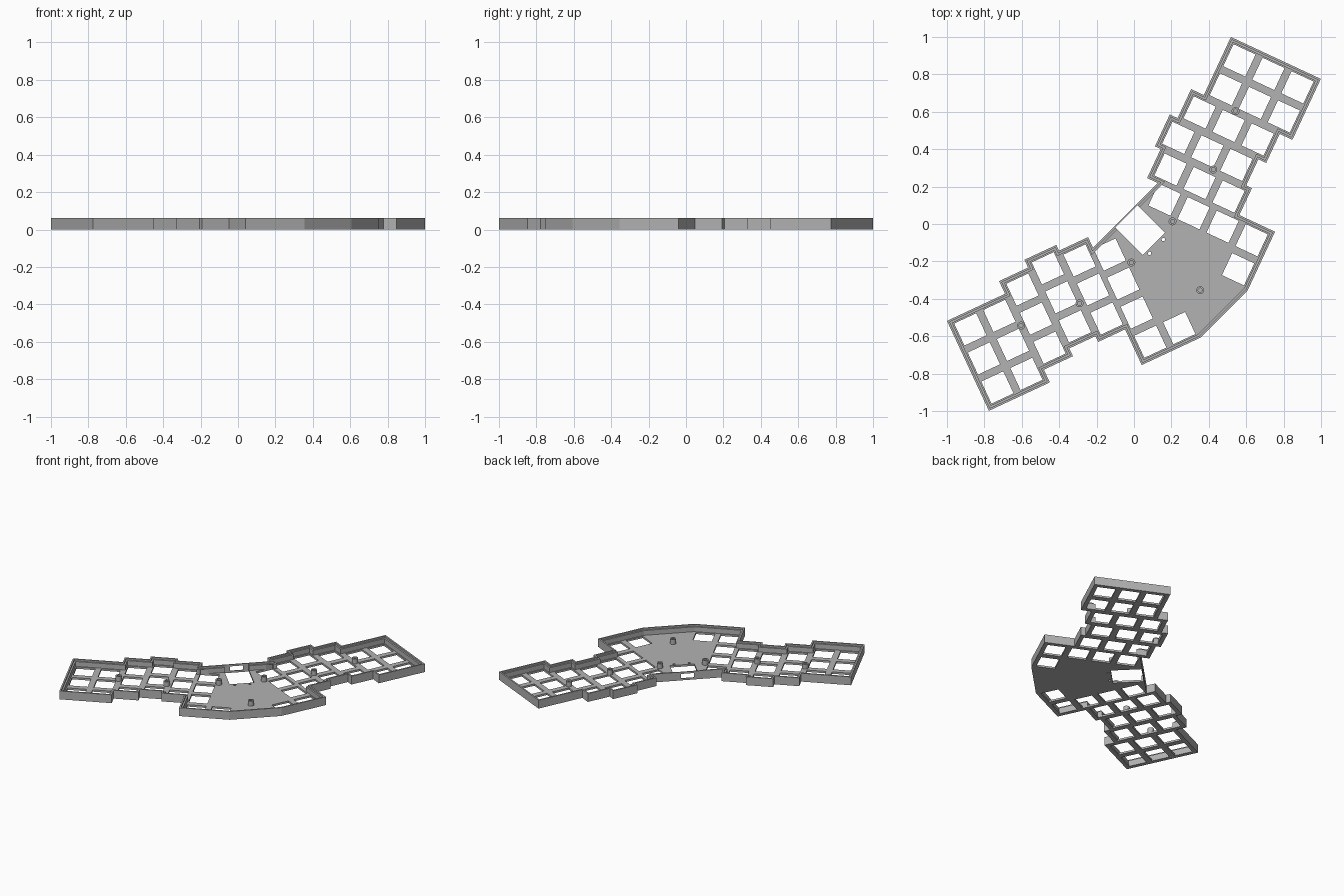
import bpy, bmesh, math
from mathutils import Vector, Matrix

if "Cube" in bpy.data.objects:
    bpy.data.objects.remove(bpy.data.objects["Cube"])

PITCH, MARGIN, HOLE = 0.1712, 0.0085, 0.13
FLOOR, LEDGE, TOP = 0.014, 0.05, 0.062
ANGLE = math.radians(25)
U = Vector((math.cos(ANGLE), math.sin(ANGLE)))
W = Vector((math.sin(ANGLE), -math.cos(ANGLE)))
ORIGIN = Vector((-1, -0.518))

grey = bpy.data.materials.new("light_grey_plastic")
grey.use_nodes = True
grey.diffuse_color = (0.45, 0.45, 0.45, 1)
grey.node_tree.nodes["Principled BSDF"].inputs["Base Color"].default_value = (0.45, 0.45, 0.45, 1)


def local(u, w):
    """Wing coordinates (along, down) to the ground plane."""
    return ORIGIN + U * u + W * w


def mirror(p):
    """Reflect across the diagonal symmetry line."""
    return Vector((-p.y, -p.x))


def make_object(name, bm, hidden=False):
    bmesh.ops.recalc_face_normals(bm, faces=bm.faces)
    mesh = bpy.data.meshes.new(name)
    bm.to_mesh(mesh)
    bm.free()
    mesh.materials.append(grey)
    ob = bpy.data.objects.new(name, mesh)
    bpy.context.collection.objects.link(ob)
    if hidden:
        ob.hide_render = True
        ob.hide_set(True)
    return ob


def offset(poly, d):
    """Move a counter-clockwise polygon inward by d with mitred corners."""
    out = []
    for i, p in enumerate(poly):
        a = (p - poly[i - 1]).normalized()
        b = (poly[(i + 1) % len(poly)] - p).normalized()
        na, nb = Vector((-a.y, a.x)), Vector((-b.y, b.x))
        out.append(p + (na + nb) * (d / (1 + na.dot(nb))))
    return out


def add_box(bm, centre, size, angle, z0, z1):
    m = (Matrix.Translation((centre.x, centre.y, (z0 + z1) / 2))
         @ Matrix.Rotation(angle, 4, 'Z')
         @ Matrix.Diagonal((size[0], size[1], z1 - z0, 1)))
    bmesh.ops.create_cube(bm, size=1, matrix=m)


def cut(target, cutter):
    mod = target.modifiers.new(cutter.name, 'BOOLEAN')
    mod.operation = 'DIFFERENCE'
    mod.solver = 'EXACT'
    mod.object = cutter


# Stepped outline of one wing, following the staggered columns
column_tops = [0, 0, -0.075, -0.121, -0.087]
length = 3 * PITCH + 2 * MARGIN
t2, t3, t4 = column_tops[2:]
thumb_left, thumb_bottom = 0.844, 0.654
end4 = 5 * PITCH + 2 * MARGIN
end3 = 4 * PITCH + 2 * MARGIN
wing = [
    (end4, -0.0235), (end4, t4), (end3, t4), (end3, t3),
    (3 * PITCH, t3), (3 * PITCH, t2), (2 * PITCH, t2), (2 * PITCH, 0),
    (0, 0), (0, length),
    (2 * PITCH + 2 * MARGIN, length), (2 * PITCH + 2 * MARGIN, t2 + length),
    (3 * PITCH + 2 * MARGIN, t2 + length), (3 * PITCH + 2 * MARGIN, t3 + length),
    (4 * PITCH, t3 + length), (4 * PITCH, t4 + length),
    (thumb_left, t4 + length), (thumb_left, thumb_bottom), (1.192, thumb_bottom),
]
half = [local(u, w) for u, w in wing]
outline = half + [mirror(p) for p in reversed(half)]

# Tray: floor, outer wall with lip and an inner ledge
bm = bmesh.new()
profile = [(0, 0), (0, TOP), (0.011, TOP), (0.011, LEDGE), (0.022, LEDGE), (0.022, FLOOR)]
rings = [[bm.verts.new((p.x, p.y, z)) for p in offset(outline, d)] for d, z in profile]
for lower, upper in zip(rings, rings[1:]):
    for i in range(len(lower)):
        j = (i + 1) % len(lower)
        bm.faces.new((lower[i], lower[j], upper[j], upper[i]))
bm.faces.new(list(reversed(rings[0])))
bm.faces.new(rings[-1])
tray = make_object("tray", bm)

# Key positions on one wing: staggered columns, inner column and thumb key
keys = [(MARGIN + (c + 0.5) * PITCH, top + MARGIN + (r + 0.5) * PITCH)
        for c, top in enumerate(column_tops) for r in range(3)]
thumb_u, thumb_w = thumb_left + MARGIN + PITCH / 2, thumb_bottom - MARGIN - PITCH / 2
keys += [(thumb_u, thumb_w - r * PITCH) for r in range(4)]
keys.append((thumb_u + PITCH, thumb_w))

# Cutters: switch holes, controller opening and two pin holes
bm = bmesh.new()
for u, w in keys:
    p = local(u, w)
    add_box(bm, p, (HOLE, HOLE), ANGLE, -0.05, 0.045)
    add_box(bm, mirror(p), (HOLE, HOLE), math.pi / 2 - ANGLE, -0.05, 0.045)
diag = Vector((1, -1)).normalized()
near, far = -0.058, 0.151
add_box(bm, diag * ((near + far) / 2), (far - near, 0.168), -math.pi / 4, -0.05, 0.1)
pin = Vector((0.083, -0.157))
for p in (pin, mirror(pin)):
    bmesh.ops.create_cone(bm, cap_ends=True, segments=16, radius1=0.009, radius2=0.009,
                          depth=0.1, matrix=Matrix.Translation((p.x, p.y, 0)))
cut(tray, make_object("hole_cutter", bm, True))

# Cable port through the thin wall beside the controller
bm = bmesh.new()
add_box(bm, diag * -0.07, (0.06, 0.09), -math.pi / 4, 0.014, 0.048)
cut(tray, make_object("port_cutter", bm, True))


def screw_post(name, p):
    """Hollow round post with a blind screw hole."""
    bm = bmesh.new()
    n = 24
    shape = [(0.021, 0.003), (0.021, LEDGE), (0.011, LEDGE), (0.011, FLOOR)]
    loops = [[bm.verts.new((p.x + r * math.cos(math.tau * i / n),
                            p.y + r * math.sin(math.tau * i / n), z))
              for i in range(n)] for r, z in shape]
    for a, b in zip(loops, loops[1:]):
        for i in range(n):
            j = (i + 1) % n
            bm.faces.new((a[i], a[j], b[j], b[i]))
    bm.faces.new(loops[0])
    bm.faces.new(loops[-1])
    ob = make_object(name, bm)
    bpy.ops.object.select_all(action='DESELECT')
    ob.select_set(True)
    bpy.context.view_layer.objects.active = ob
    bpy.ops.object.shade_smooth_by_angle()


# Screw posts, mirrored in pairs plus one in the middle
for i, xy in enumerate([(-0.604, -0.543), (-0.291, -0.424), (-0.014, -0.206)]):
    p = Vector(xy)
    screw_post(f"left_post_{i + 1}", p)
    screw_post(f"right_post_{i + 1}", mirror(p))
screw_post("centre_post", Vector((0.354, -0.354)))
